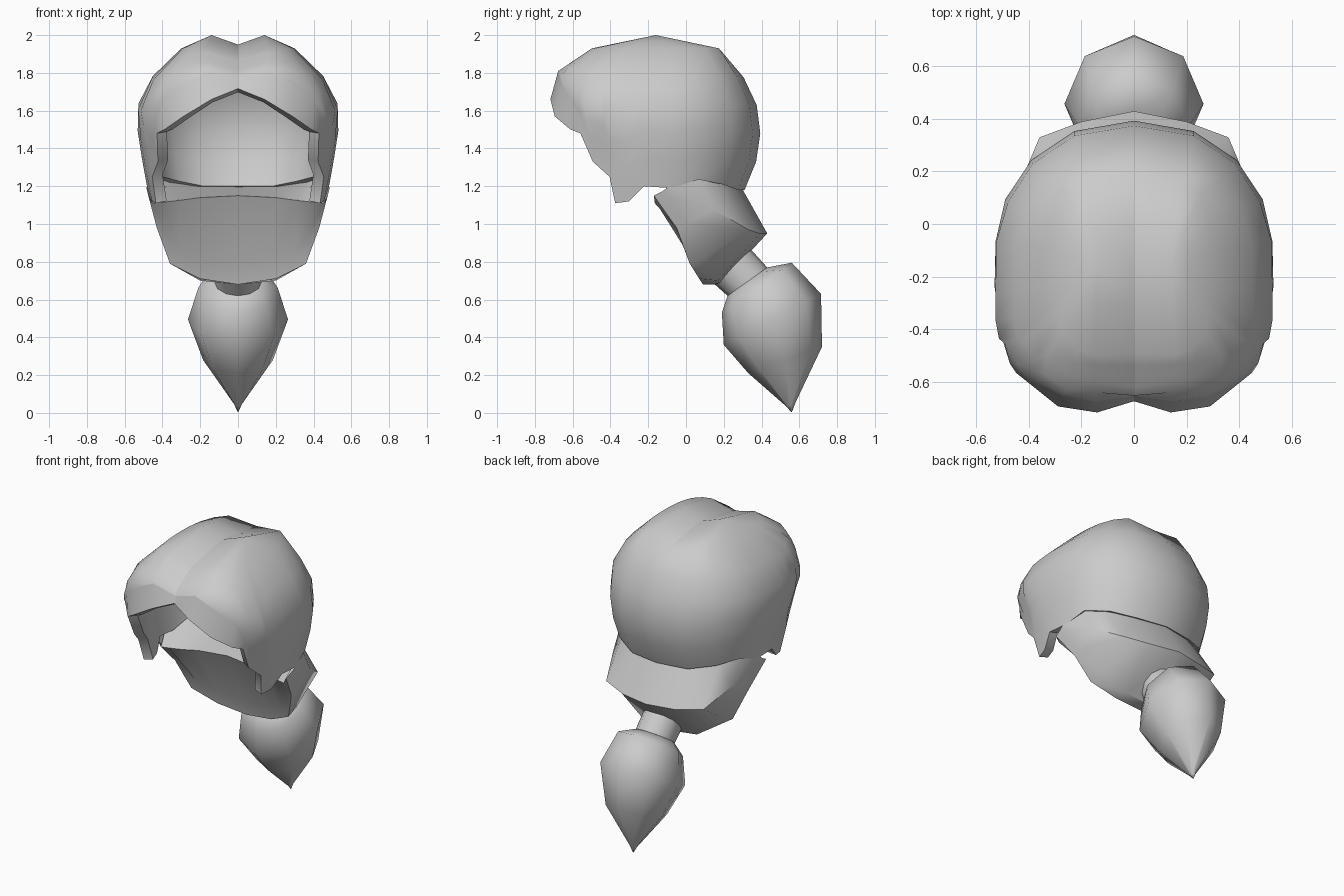
import bpy, bmesh, math
from mathutils import Vector

cube = bpy.data.objects.get("Cube")
if cube:
    bpy.data.objects.remove(cube)

GREY = (0.6, 0.6, 0.6, 1)
mat = bpy.data.materials.new("plain grey")
mat.use_nodes = True
mat.diffuse_color = GREY
mat.node_tree.nodes["Principled BSDF"].inputs["Base Color"].default_value = GREY


def loft(name, rows, centre, closed=False, thickness=0, mirror=False, angle=40):
    """Skin rows of points, with outward normals, then mirror and thicken."""
    bm = bmesh.new()
    grid = [[bm.verts.new(p) for p in row] for row in rows]
    for a, b in zip(grid, grid[1:]):
        n = len(a)
        for i in range(n if closed else n - 1):
            j = (i + 1) % n
            bm.faces.new((a[i], a[j], b[j], b[i]))
    if closed:
        bm.faces.new(grid[0])
        bm.faces.new(grid[-1])
    bmesh.ops.remove_doubles(bm, verts=bm.verts, dist=0.002)
    bmesh.ops.recalc_face_normals(bm, faces=bm.faces)
    side = sum((f.calc_center_median() - Vector(centre)).dot(f.normal) * f.calc_area()
               for f in bm.faces)
    if side < 0:
        bmesh.ops.reverse_faces(bm, faces=bm.faces)
    mesh = bpy.data.meshes.new(name)
    bm.to_mesh(mesh)
    bm.free()
    mesh.materials.append(mat)
    ob = bpy.data.objects.new(name, mesh)
    bpy.context.collection.objects.link(ob)
    bpy.ops.object.select_all(action="DESELECT")
    ob.select_set(True)
    bpy.context.view_layer.objects.active = ob
    if mirror:
        m = ob.modifiers.new("mirror", "MIRROR")
        m.merge_threshold = 0.002
        bpy.ops.object.modifier_apply(modifier=m.name)
    if thickness:
        m = ob.modifiers.new("thickness", "SOLIDIFY")
        m.thickness = thickness
        m.offset = -1
        bpy.ops.object.modifier_apply(modifier=m.name)
    bpy.ops.object.shade_smooth_by_angle(angle=math.radians(angle))
    return ob


# Cap of hair: height, reach to the front, reach to the back, half width
PROFILE = [(1.1, .54, .44, .46), (1.18, .55, .47, .48), (1.4, .55, .56, .52),
           (1.58, .55, .545, .545), (1.72, .535, .515, .505), (1.81, .52, .44, .43),
           (1.93, .34, .36, .30), (2.0, 0, 0, .14)]
MID_Y = -0.16


def cap_point(deg, z, push=0):
    for lo, hi in zip(PROFILE, PROFILE[1:]):
        if z <= hi[0]:
            break
    t = (z - lo[0]) / (hi[0] - lo[0])
    front, back, width = (a + (b - a) * t for a, b in zip(lo[1:], hi[1:]))
    s, c = math.sin(math.radians(deg)), math.cos(math.radians(deg))
    top = max(0, (z - 1.7) / 0.3)
    if deg == 0:        # parting valley at the front
        return (0, MID_Y - front * (1 - .08 * (1 - top)) - push, z - .05 * top)
    if deg == 180:      # parting fades out down the back
        return (0, MID_Y + back, z - .05 * top ** 2)
    ridge = 0.14 * top
    # Squarer outline at the temples, rounder below and behind
    power = .9 - .233 * min(1, max(0, (z - 1.4) / .2)) if c > 0 else .9
    reach = front + push if c > 0 else back
    y = MID_Y - math.copysign(reach * abs(c) ** power, c)
    return (ridge + (width - ridge) * s ** power, y, z)


# Rim of the cap: angle from the front, rim height, depth of the fringe
RIM = [(0, 1.77, .05), (8, 1.81, .15), (24, 1.75, .18), (42, 1.65, .15),
       (50, 1.53, .05), (55, 1.33, 0), (66, 1.25, 0), (69, 1.11, 0), (77, 1.12, 0),
       (85, 1.2, 0), (98, 1.19, 0), (115, 1.235, 0), (135, 1.21, 0), (157, 1.18, 0),
       (180, 1.18, 0)]
columns = []
for deg, rim, drop in RIM:
    col = [cap_point(deg, rim - drop, .02 if drop else 0)]
    col += [cap_point(deg, rim + (1.93 - rim) * k / 5) for k in range(6)]
    col += [cap_point(deg, z) for z in (1.97, 2.0)]
    columns.append(col)
cap = loft("hair_cap", columns, (0.1, MID_Y, 1.5), thickness=.06, mirror=True, angle=50)

# Keep the parting and the upper line of the fringe crisp
fringe = [Vector(col[1]) for col in columns[:5]]
for edge in cap.data.edges:
    ends = [cap.data.vertices[i].co for i in edge.vertices]
    parting = all(abs(p.x) < .003 and p.z > 1.7 for p in ends) and ends[0].y + ends[1].y < .2
    on_fringe = all(any((Vector((abs(p.x), p.y, p.z)) - q).length < .003 for q in fringe)
                    for p in ends)
    if parting or on_fringe:
        edge.use_edge_sharp = True

# Gathered hair under the cap, from its top edge round the nape to the front
edge = [(0, .29, 1.2), (.2, .25, 1.2), (.36, .16, 1.22), (.44, .05, 1.25), (.475, -.08, 1.22)]
ridge = [(0, .43, .95), (.2, .39, .95), (.36, .33, .97), (.44, .14, 1.08), (.485, -.1, 1.19)]
under = [(0, .18, .68), (.2, .17, .70), (.36, .1, .82), (.435, .0, 1), (.48, -.13, 1.17)]
lip = [(0, .09, .68), (.2, .07, .71), (.36, .02, .79), (.43, -.05, .98), (.475, -.17, 1.15)]
inner = [(0, .06, .78), (.18, .05, .8), (.31, 0, .86), (.4, -.06, 1), (.455, -.165, 1.11)]
brow = [(0, -.11, 1.15), (.2, -.13, 1.14), (.31, -.15, 1.125), (.4, -.16, 1.115), (.455, -.165, 1.11)]
loft("gathered_hair", [edge, ridge, under, lip, inner, brow, edge], (0, .2, .95), mirror=True)


def ring(a, b, rx, sides):
    """Ellipse whose side ends are a and b (y, z), with half width rx."""
    a, b = Vector((0, *a)), Vector((0, *b))
    mid, half = (a + b) / 2, (b - a) / 2
    turns = [math.tau * k / sides for k in range(sides)]
    return [mid + half * math.cos(t) + Vector((rx * math.sin(t), 0, 0)) for t in turns]


# Hair tie and ponytail
loft("hair_tie", [ring((.13, .70), (.34, .87), .125, 12), ring((.22, .62), (.43, .77), .125, 12)],
     (0, .28, .74), closed=True)
tail = [((.22, .62), (.43, .77), .13), ((.19, .53), (.56, .795), .21),
        ((.2, .36), (.715, .63), .265), ((.33, .21), (.72, .35), .185),
        ((.53, .035), (.58, .055), .02), ((.557, .005), (.561, .005), .002)]
loft("ponytail", [ring(a, b, rx, 8) for a, b, rx in tail], (0, .45, .45), closed=True, angle=65)
